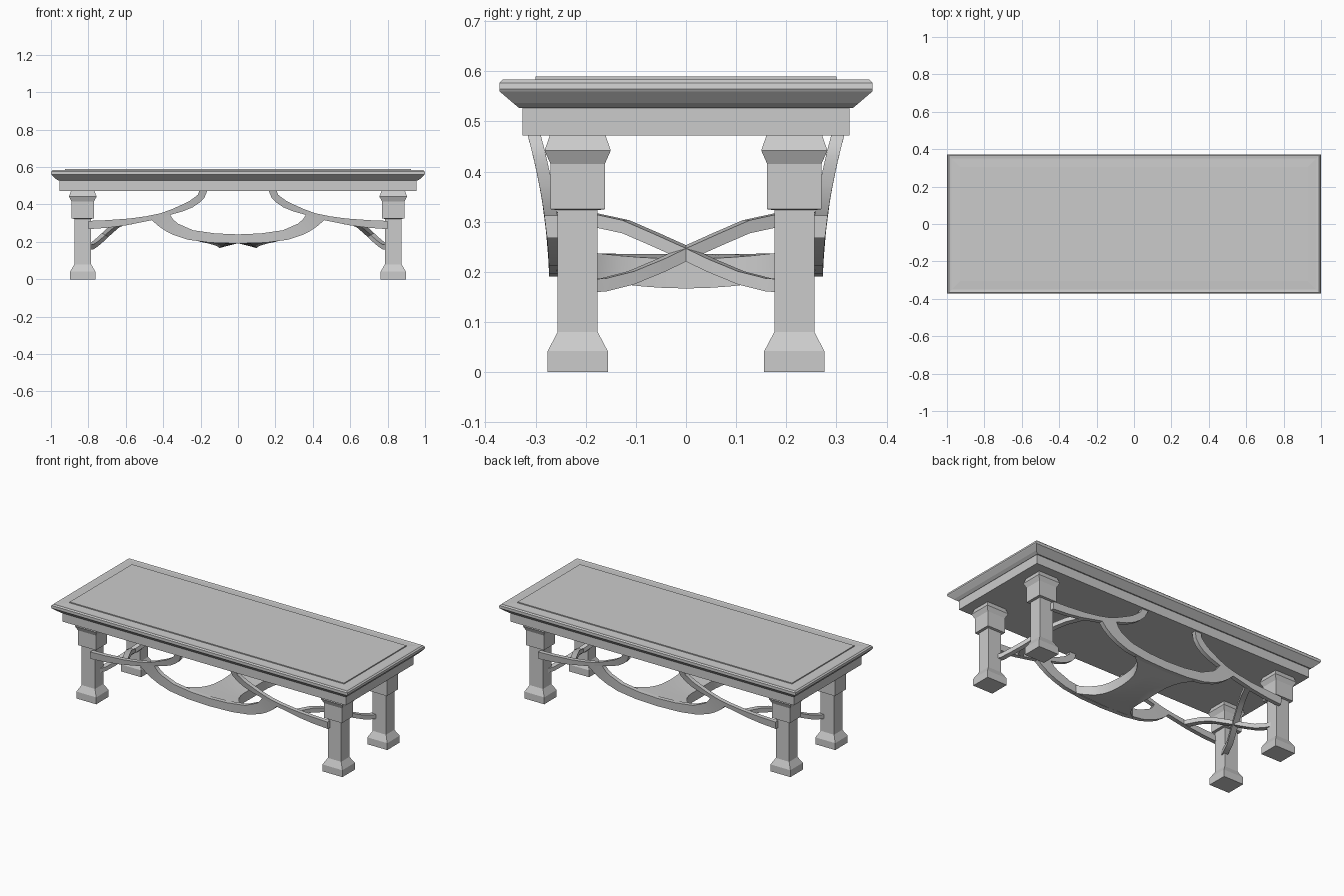
import bpy
from mathutils import Vector

if "Cube" in bpy.data.objects:
    bpy.data.objects.remove(bpy.data.objects["Cube"])


def make(name, verts, faces, smooth=False):
    me = bpy.data.meshes.new(name)
    me.from_pydata(verts, [], faces)
    ob = bpy.data.objects.new(name, me)
    bpy.context.collection.objects.link(ob)
    bpy.ops.object.select_all(action='DESELECT')
    ob.select_set(True)
    bpy.context.view_layer.objects.active = ob
    bpy.ops.object.mode_set(mode='EDIT')
    bpy.ops.mesh.select_all(action='SELECT')
    bpy.ops.mesh.normals_make_consistent(inside=False)
    bpy.ops.object.mode_set(mode='OBJECT')
    if smooth:
        bpy.ops.object.shade_smooth_by_angle(angle=0.6)
    return ob


def loft(name, sections, smooth=False):
    """Join equal-sized closed sections into one capped solid."""
    n = len(sections[0])
    verts = [p for s in sections for p in s]
    faces = [tuple(range(n)), tuple(range(len(verts) - n, len(verts)))]
    for k in range(len(sections) - 1):
        for i in range(n):
            j = (i + 1) % n
            faces.append((k * n + i, k * n + j, k * n + n + j, k * n + n + i))
    return make(name, verts, faces, smooth)


def rect(hx, hy, z, cx=0, cy=0):
    return [(cx - hx, cy - hy, z), (cx + hx, cy - hy, z),
            (cx + hx, cy + hy, z), (cx - hx, cy + hy, z)]


# Table top, raised panel and apron
loft("table_top", [rect(*r) for r in [
    (.96, .333, .527), (.975, .345, .537), (.997, .372, .56), (1.0, .372, .565),
    (.998, .372, .577), (.99, .365, .584), (.975, .35, .582), (.93, .305, .584)]])
loft("top_panel", [rect(.925, .30, .575), rect(.925, .30, .59)])
loft("apron", [rect(.955, .326, .472), rect(.955, .326, .529)])

# Legs: half sizes in x and y at each height
LEG = [(.067, .06, 0), (.067, .06, .042), (.045, .04, .08), (.045, .04, .323),
       (.060, .054, .325), (.060, .054, .415), (.074, .066, .442), (.062, .055, .474)]
for sx in (-1, 1):
    for sy in (-1, 1):
        loft("leg", [rect(a, b, z, sx * .83, sy * .216) for a, b, z in LEG])

# Arched side brackets: (x, z) upper edge and lower edge, leaning outwards at the top
BRACE = [(.80, .312, .80, .268), (.70, .316, .70, .275), (.578, .325, .60, .288),
         (.49, .337, .50, .308), (.417, .352, .43, .322), (.36, .372, .36, .345),
         (.31, .394, .295, .363), (.265, .415, .242, .385), (.24, .432, .205, .41),
         (.215, .452, .18, .435), (.205, .476, .163, .476)]
HALF = [(.417, .352, .46, .316), (.364, .345, .43, .288), (.345, .318, .39, .26),
        (.32, .297, .345, .237), (.24, .262, .27, .212), (.12, .245, .15, .196)]
ARC = HALF + [(0, .24, 0, .191)] + [(-a, b, -c, d) for a, b, c, d in HALF[::-1]]


def lean(z):
    t = max(0, (z - .19) / .28)
    return .273 + .042 * t ** 1.8


def strip(name, pairs, sx, sy):
    secs = []
    for xu, zu, xl, zl in pairs:
        secs.append([(sx * xu, sy * lean(zu), zu), (sx * xu, sy * (lean(zu) - .026), zu),
                     (sx * xl, sy * (lean(zl) - .026), zl), (sx * xl, sy * lean(zl), zl)])
    loft(name, secs, True)


for sy in (-1, 1):
    strip("lower_arc", ARC, 1, sy)
    for sx in (-1, 1):
        strip("side_brace", BRACE, sx, sy)

# Waisted cross stretcher joining the two lower arcs
secs = []
for k in range(13):
    y = -.258 + .516 * k / 12
    t = (y / .258) ** 2
    w = .10 + .09 * t * t + .02 * t
    ze = .167 + .035 * t
    secs.append([(-w, y, .226 + .024 * t), (0, y, .236), (w, y, .226 + .024 * t),
                 (w, y, ze), (0, y, .193), (-w, y, ze)])
loft("cross_stretcher", secs, True)

# Crossing end stretchers: low on one leg, rising to the opposite brace
PATH = [(.80, -.20, .172), (.785, -.165, .174), (.765, -.11, .188), (.735, -.05, .213),
        (.71, 0, .237), (.68, .06, .264), (.65, .12, .290), (.62, .18, .303), (.58, .262, .306)]
for sx in (-1, 1):
    for sy in (-1, 1):
        pts = [Vector((sx * x, sy * y, z)) for x, y, z in PATH]
        secs = []
        for i, p in enumerate(pts):
            d = pts[min(i + 1, len(pts) - 1)] - pts[max(i - 1, 0)]
            side = d.cross(Vector((0, 0, 1))).normalized() * .016
            up = Vector((0, 0, .013))
            secs.append([p + side + up, p - side + up, p - side - up, p + side - up])
        loft("end_stretcher", secs, True)
